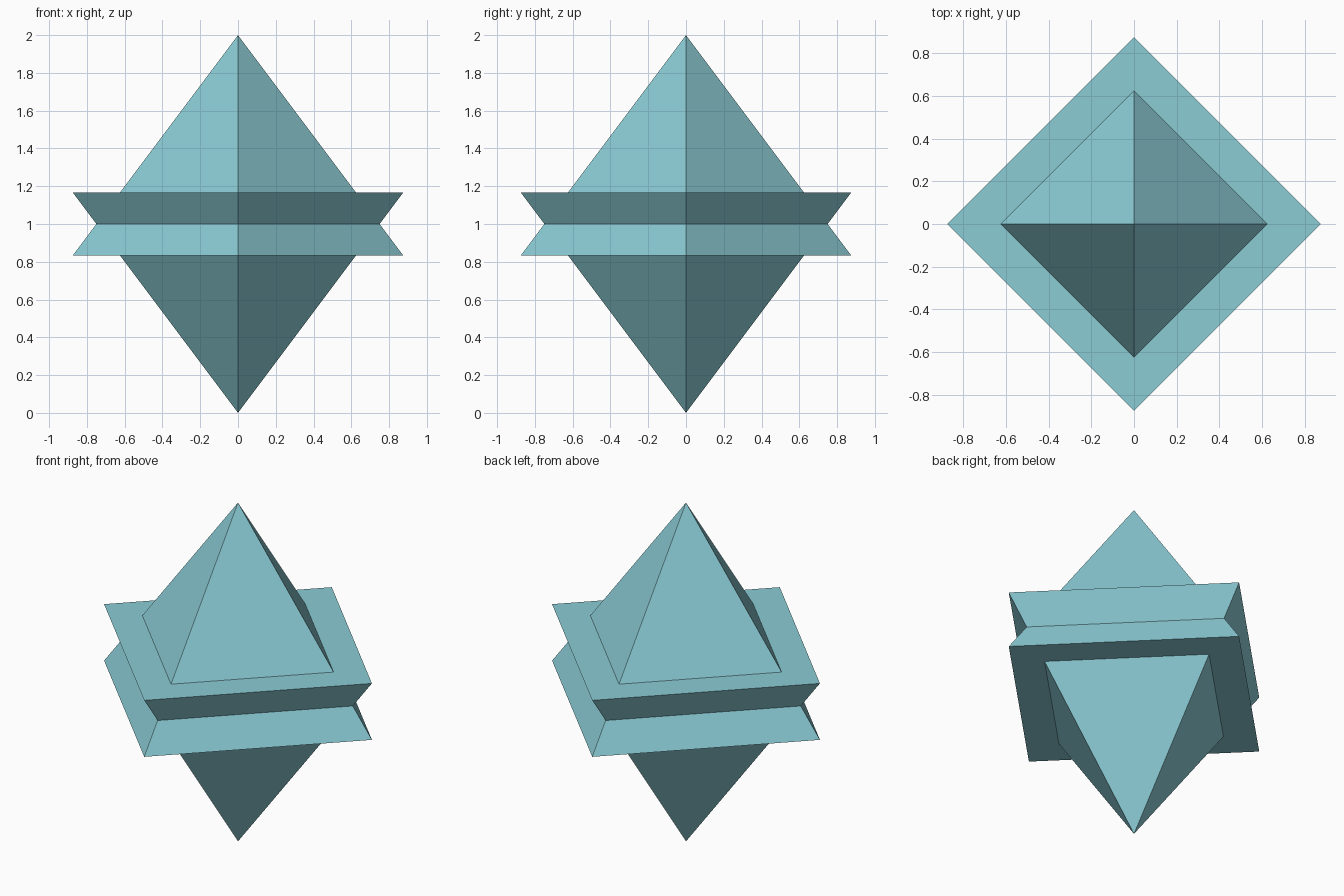
import bpy
import math

cube = bpy.data.objects.get("Cube")
if cube:
    bpy.data.objects.remove(cube, do_unlink=True)

# Single pale teal material
teal = bpy.data.materials.new("pale_teal")
teal.use_nodes = True
colour = (0.258, 0.604, 0.665, 1.0)
teal.diffuse_color = colour
teal.node_tree.nodes["Principled BSDF"].inputs["Base Color"].default_value = colour

RADIUS = 0.875        # centre to base corner
HEIGHT = 7 / 6        # base to tip


def pyramid(name, centre_z, flip):
    """Four-sided pyramid with its corners on the x and y axes."""
    bpy.ops.mesh.primitive_cone_add(
        vertices=4, radius1=RADIUS, radius2=0, depth=HEIGHT,
        location=(0, 0, centre_z), rotation=(math.pi if flip else 0, 0, 0))
    obj = bpy.context.object
    obj.name = obj.data.name = name
    obj.data.materials.append(teal)
    bpy.ops.object.shade_flat()
    return obj


# Two interlocking pyramids: one points up, the other down
pyramid("upper_pyramid", 2 - HEIGHT / 2, False)
pyramid("lower_pyramid", HEIGHT / 2, True)
